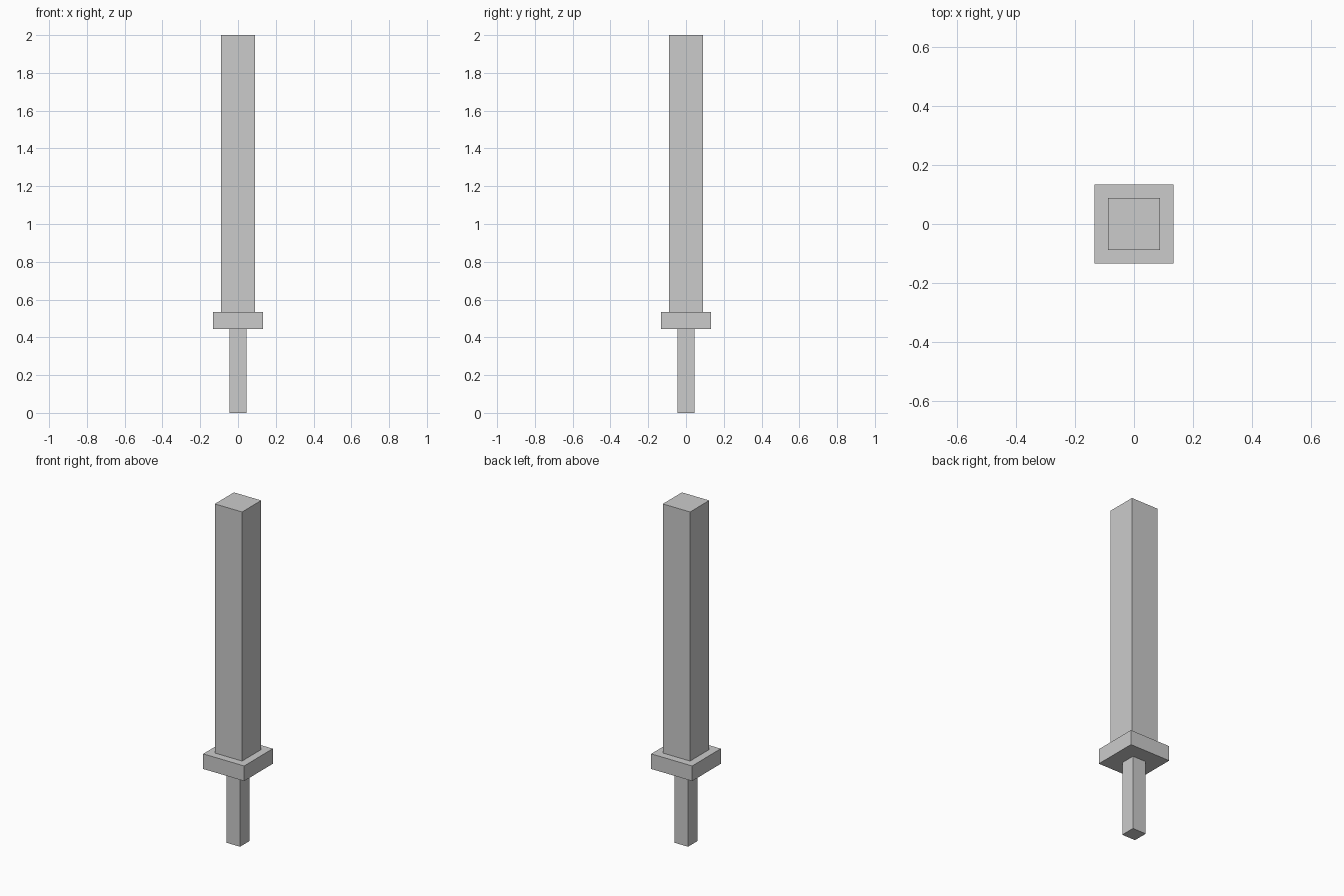
import bpy

if "Cube" in bpy.data.objects:
    bpy.data.objects.remove(bpy.data.objects["Cube"])

# One flat grey for the whole sword
grey = bpy.data.materials.new("light_grey")
grey.diffuse_color = (0.6, 0.6, 0.6, 1.0)
grey.use_nodes = True
grey.node_tree.nodes["Principled BSDF"].inputs["Base Color"].default_value = grey.diffuse_color

U = 2 / 22.5  # block size: the sword is 22.5 blocks tall


def block(name, width, z0, z1):
    """Square block, centred on the z axis, between two heights (in blocks)."""
    bpy.ops.mesh.primitive_cube_add(size=1, location=(0, 0, (z0 + z1) / 2 * U))
    ob = bpy.context.object
    ob.name = ob.data.name = name
    ob.scale = (width * U, width * U, (z1 - z0) * U)
    bpy.ops.object.transform_apply(location=False, rotation=False, scale=True)
    ob.data.materials.append(grey)
    return ob


# Handle, guard and blade stacked upwards
block("handle", 1, 0, 5)
block("guard", 3, 5, 6)
block("blade", 2, 6, 22.5)
